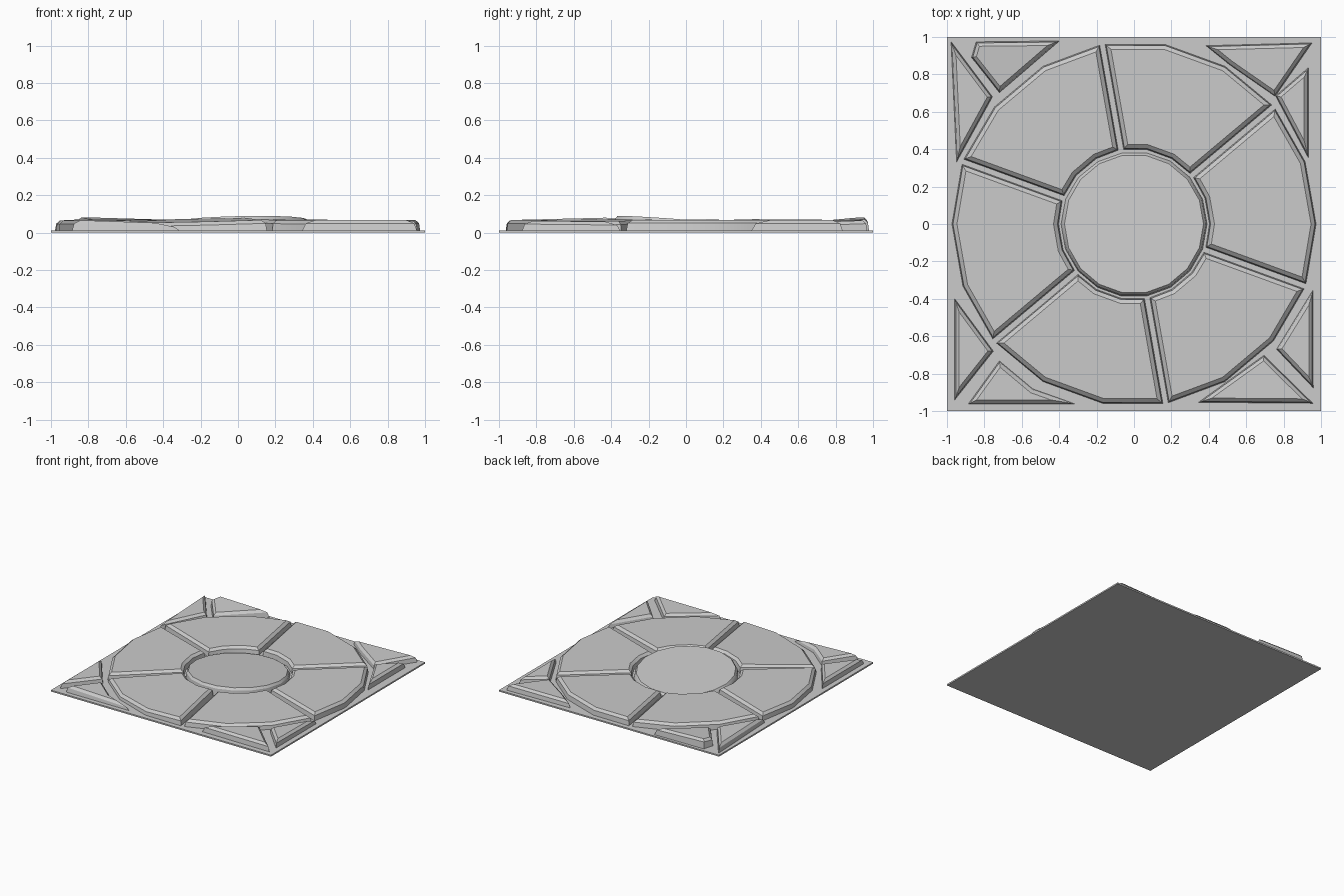
import bpy, bmesh, math
from mathutils import Vector

if "Cube" in bpy.data.objects:
    bpy.data.objects.remove(bpy.data.objects["Cube"])

BASE_Z = 0.012


def finish(name, bm):
    bmesh.ops.recalc_face_normals(bm, faces=bm.faces[:])
    me = bpy.data.meshes.new(name)
    bm.to_mesh(me)
    bm.free()
    ob = bpy.data.objects.new(name, me)
    bpy.context.collection.objects.link(ob)
    bpy.ops.object.select_all(action='DESELECT')
    ob.select_set(True)
    bpy.context.view_layer.objects.active = ob
    bpy.ops.object.shade_smooth_by_angle(angle=math.radians(25))
    return ob


def inset(pts, d):
    """Mitred inward offset of a counter-clockwise outline."""
    out, n = [], len(pts)
    for i, p in enumerate(pts):
        a = (p - pts[i - 1]).normalized()
        b = (pts[(i + 1) % n] - p).normalized()
        na, nb = Vector((-a.y, a.x)), Vector((-b.y, b.x))
        out.append(p + (na + nb) * d / (1 + na.dot(nb)))
    return out


def stone(name, outline, height=0.07, tilt=(0, 0), edge=0.03):
    """Paving stone: steep sides, chamfered rim, top tilted by a slope."""
    pts = [Vector(p) for p in outline]
    n = len(pts)
    area = sum(pts[i - 1].x * pts[i].y - pts[i].x * pts[i - 1].y for i in range(n))
    if area < 0:
        pts.reverse()
    mid = sum(pts, Vector((0, 0))) / n
    bm = bmesh.new()
    rings = []
    for d, drop in ((0, None), (0.007, 0.018), (edge, 0)):
        ring = []
        for p in inset(pts, d):
            z = 0.002 if drop is None else height - drop + (p - mid).dot(Vector(tilt))
            ring.append(bm.verts.new((p.x, p.y, max(z, 0.002))))
        rings.append(ring)
    for lo, hi in zip(rings, rings[1:]):
        for i in range(n):
            bm.faces.new((lo[i - 1], lo[i], hi[i], hi[i - 1]))
    bm.faces.new(rings[-1])
    bm.faces.new(rings[0][::-1])
    return finish(name, bm)


def polar(r, deg):
    return Vector((math.cos(math.radians(deg)), math.sin(math.radians(deg)))) * r


# Thin square slab
bm = bmesh.new()
bmesh.ops.create_cube(bm, size=1)
for v in bm.verts:
    v.co = (v.co.x * 2, v.co.y * 2, (v.co.z + 0.5) * BASE_Z)
finish("base_slab", bm)

# Six ring stones, three facets each, with slightly different tilts
ring_tilts = [(0, 0.005), (-0.01, 0), (0.01, 0.005), (0.03, 0.03), (-0.015, 0.01), (0.005, 0)]
for k, tilt in enumerate(ring_tilts):
    start = 40 + 60 * k
    outer = [polar(0.975, start + 20 * j) for j in range(4)]
    inner = [polar(0.402, start + 20 * j) for j in range(4)]
    # shift both ends sideways for parallel joints
    for arc in (outer, inner):
        arc[0] += polar(0.013, start + 90)
        arc[3] -= polar(0.013, start + 150)
    stone(f"ring_stone_{k + 1}", outer + inner[::-1], 0.067, tilt, 0.028)

# Tilted centre stone
stone("centre_stone", [polar(0.392, 20 * j) for j in range(18)], 0.06,
      tuple(polar(0.08, -72)), 0.02)

# Corner stones: outline, height, tilt
corners = {
    "back_left_outer": ([(-0.98, 0.98), (-0.755, 0.68), (-0.95, 0.325)], 0.065, (0.03, 0.01)),
    "back_left_inner": ([(-0.845, 0.975), (-0.395, 0.98), (-0.72, 0.70), (-0.87, 0.89)],
                        0.074, (-0.03, 0.07)),
    "back_right_inner": ([(0.38, 0.955), (0.955, 0.97), (0.755, 0.68), (0.51, 0.85)],
                         0.06, (0.01, 0.03)),
    "back_right_outer": ([(0.935, 0.84), (0.755, 0.685), (0.935, 0.345)], 0.065, (0.03, 0)),
    "front_right_outer": ([(0.96, -0.345), (0.76, -0.67), (0.96, -0.88)], 0.06, (0.02, -0.01)),
    "front_right_inner": ([(0.695, -0.70), (0.96, -0.96), (0.34, -0.955)], 0.066, (0, -0.02)),
    "front_left_outer": ([(-0.96, -0.395), (-0.75, -0.68), (-0.96, -0.945)], 0.064, (-0.01, 0)),
    "front_left_inner": ([(-0.72, -0.73), (-0.89, -0.965), (-0.3, -0.965), (-0.54, -0.88)],
                         0.058, (-0.035, 0)),
}
for name, (outline, h, tilt) in corners.items():
    stone("corner_stone_" + name, outline, h, tilt, 0.025)
